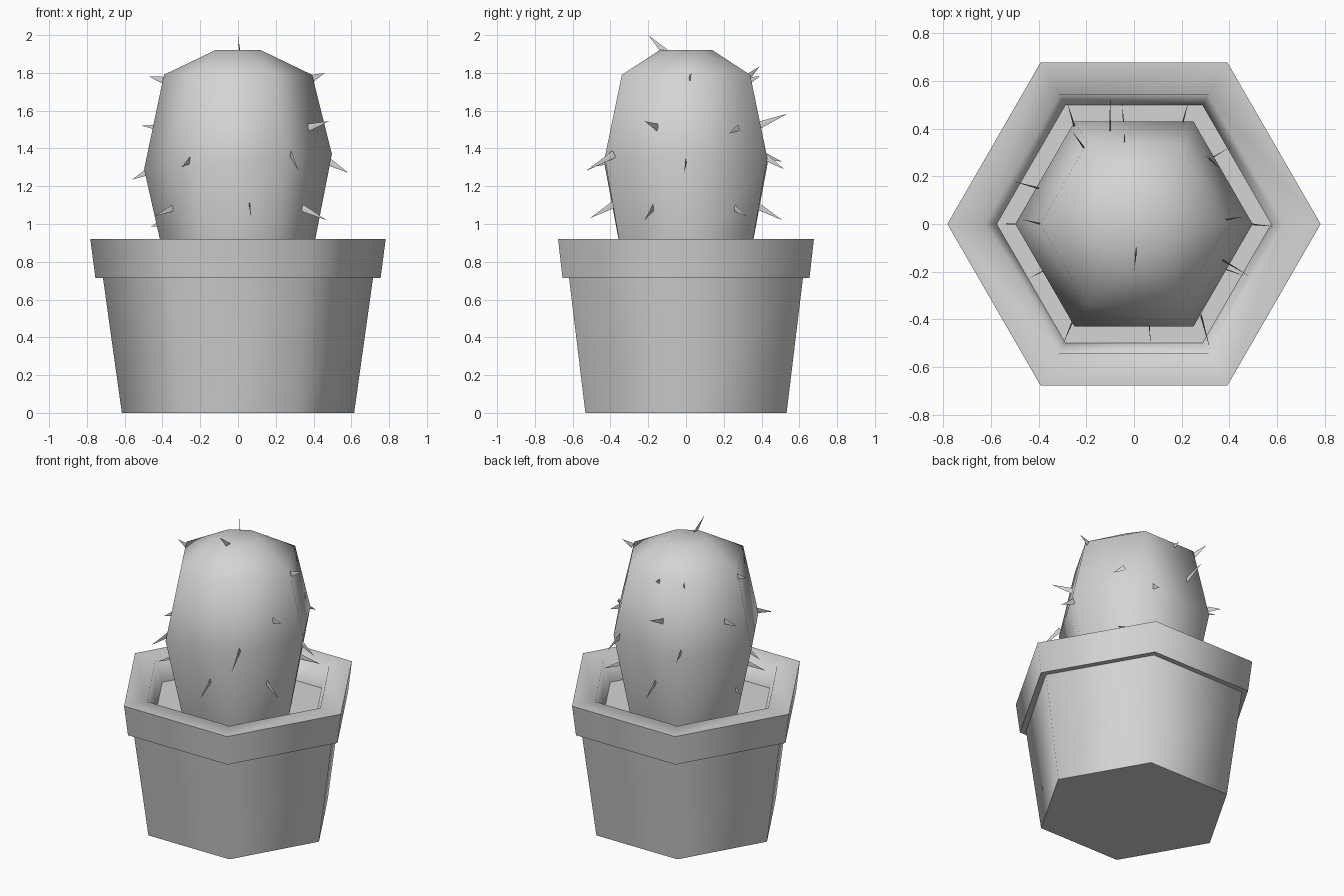
import bpy, bmesh, math
from mathutils import Vector

cube = bpy.data.objects.get("Cube")
if cube:
    bpy.data.objects.remove(cube, do_unlink=True)

SIDES = 6
COLOUR = (0.66, 0.66, 0.66, 1)

grey = bpy.data.materials.new("plain_grey")
grey.use_nodes = True
grey.diffuse_color = COLOUR
grey.node_tree.nodes["Principled BSDF"].inputs["Base Color"].default_value = COLOUR


def finish(name, bm, angle):
    """Turn a bmesh into a smooth shaded object."""
    bmesh.ops.recalc_face_normals(bm, faces=bm.faces[:])
    mesh = bpy.data.meshes.new(name)
    bm.to_mesh(mesh)
    bm.free()
    mesh.materials.append(grey)
    obj = bpy.data.objects.new(name, mesh)
    bpy.context.collection.objects.link(obj)
    bpy.ops.object.select_all(action='DESELECT')
    obj.select_set(True)
    bpy.context.view_layer.objects.active = obj
    bpy.ops.object.shade_smooth_by_angle(angle=math.radians(angle))


def lathe(name, profile, top_cap):
    """Six-sided loft; each profile entry is radius, height, x tilt, twist."""
    bm = bmesh.new()
    rings = []
    for radius, z, tilt, twist in profile:
        ring = []
        for i in range(SIDES):
            a = math.tau * i / SIDES + math.radians(twist)
            x, y = radius * math.cos(a), radius * math.sin(a)
            ring.append(bm.verts.new((x, y, z + tilt * x)))
        rings.append(ring)
    for (low, high), entry in zip(zip(rings, rings[1:]), profile[1:]):
        for i in range(SIDES):
            j = (i + 1) % SIDES
            if entry[3]:
                bm.faces.new((low[i], low[j], high[i]))
                bm.faces.new((low[j], high[j], high[i]))
            else:
                bm.faces.new((low[i], low[j], high[j], high[i]))
    bm.faces.new(rings[0])
    if top_cap:
        bm.faces.new(rings[-1])
    finish(name, bm, 76)


# Pot with overhanging rim and sloping inner wall
lathe("pot", [(0.615, 0, 0, 0), (0.715, 0.715, 0, 0), (0.755, 0.715, 0, 0),
              (0.782, 0.92, 0, 0), (0.625, 0.92, 0, 0), (0.575, 0.775, 0, 0)],
      top_cap=False)

# Soil disc
lathe("soil", [(0.577, 0.776, 0, 0)], top_cap=False)

# Cactus body, widest ring slightly tilted, crown turned half a side
lathe("cactus_body", [(0.38, 0.77, 0, 0), (0.497, 1.33, 0.08, 0),
                      (0.392, 1.79, 0, 0), (0.14, 1.92, 0, 30)], top_cap=True)

# Spines as base and tip points
spines = [
    # front
    ((-.33, -.17, 1.09), (-.445, -.23, 1.04)),
    ((-.25, -.39, 1.34), (-.30, -.51, 1.30)),
    ((.06, -.37, 1.11), (.07, -.51, 1.03)),
    ((.28, -.38, 1.37), (.32, -.53, 1.28)),
    # left
    ((.33, -.17, 1.09), (.47, -.22, 1.02)),
    ((.37, -.15, 1.51), (.485, -.22, 1.545)),
    ((.48, 0, 1.33), (.585, -.01, 1.27)),
    ((.39, .02, 1.77), (.46, .03, 1.80)),
    ((.31, .28, 1.51), (.36, .23, 1.48)),
    ((.28, .25, 1.09), (.40, .32, 1.04)),
    # right
    ((-.39, 0, 1.76), (-.47, .02, 1.78)),
    ((-.40, .15, 1.51), (-.51, .18, 1.52)),
    ((-.47, 0, 1.28), (-.56, 0, 1.235)),
    ((-.40, .04, 1.01), (-.46, .06, .985)),
    # back
    ((-.21, .32, 1.77), (-.26, .39, 1.835)),
    ((-.04, .33, 1.76), (-.04, .39, 1.78)),
    ((-.10, .38, 1.52), (-.10, .54, 1.585)),
    ((.20, .41, 1.36), (.23, .52, 1.29)),
    ((-.25, .41, 1.36), (-.28, .51, 1.33)),
    ((-.04, .37, 1.10), (-.05, .51, 1.02)),
    # top
    ((.01, -.10, 1.90), (0, -.20, 2.0)),
]

# Each spine is a thin upright blade
bm = bmesh.new()
for base, tip in spines:
    base, tip = Vector(base), Vector(tip)
    axis = tip - base
    blade = bmesh.ops.create_cone(bm, cap_ends=True, segments=4, radius1=0.02,
                                  radius2=0, depth=axis.length)["verts"]
    bmesh.ops.scale(bm, verts=blade, vec=(0.2, 1, 1))
    turn = axis.to_track_quat('Z', 'Y').to_matrix()
    bmesh.ops.rotate(bm, verts=blade, matrix=turn)
    bmesh.ops.translate(bm, verts=blade, vec=(base + tip) / 2)
bmesh.ops.remove_doubles(bm, verts=bm.verts[:], dist=0.0001)
finish("spines", bm, 30)
